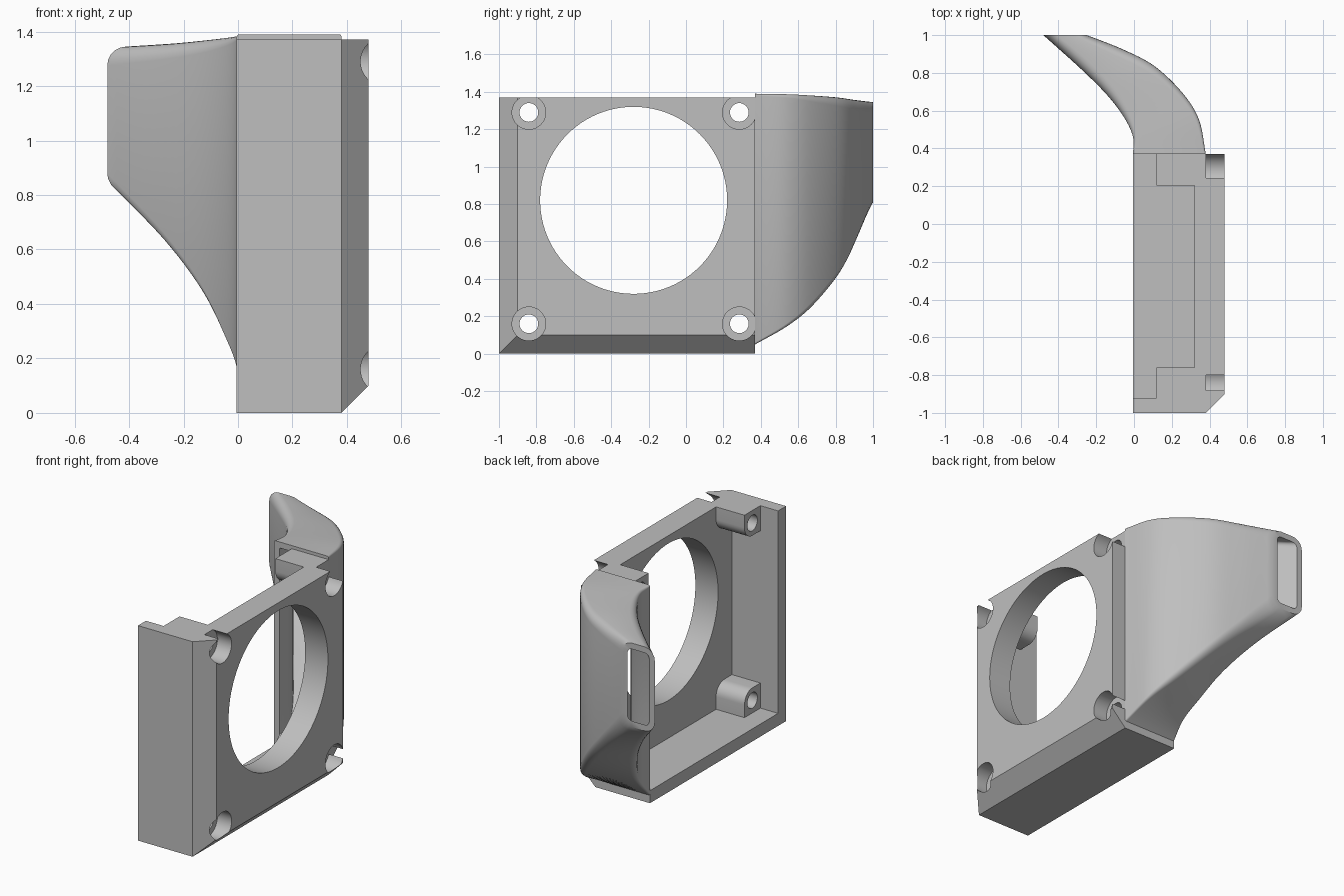
import bpy, bmesh, math
from mathutils import Vector

if "Cube" in bpy.data.objects:
    bpy.data.objects.remove(bpy.data.objects["Cube"])

grey = bpy.data.materials.new("plain grey")
grey.use_nodes = True
grey.diffuse_color = (0.52, 0.52, 0.52, 1)
grey.node_tree.nodes["Principled BSDF"].inputs["Base Color"].default_value = grey.diffuse_color


def finish(name, bm):
    bmesh.ops.recalc_face_normals(bm, faces=bm.faces)
    mesh = bpy.data.meshes.new(name)
    bm.to_mesh(mesh)
    bm.free()
    mesh.materials.append(grey)
    obj = bpy.data.objects.new(name, mesh)
    bpy.context.collection.objects.link(obj)
    return obj


def bridge(a, b, bm):
    n = len(a)
    for i in range(n):
        j = (i + 1) % n
        bm.faces.new((a[i], a[j], b[j], b[i]))


def loft(name, rings):
    """Skin a closed solid through rings of points."""
    bm = bmesh.new()
    vs = [[bm.verts.new(p) for p in ring] for ring in rings]
    for a, b in zip(vs, vs[1:]):
        bridge(a, b, bm)
    bm.faces.new(vs[0])
    bm.faces.new(vs[-1])
    return finish(name, bm)


def rect(x, y0, y1, z0, z1):
    return [(x, y0, z0), (x, y1, z0), (x, y1, z1), (x, y0, z1)]


def block(name, x0, x1, *yz):
    return loft(name, [rect(x0, *yz), rect(x1, *yz)])


def rod(name, x0, x1, y, z, r, n=64):
    ang = [2 * math.pi * i / n for i in range(n)]
    return loft(name, [[(x, y + r * math.cos(a), z + r * math.sin(a)) for a in ang]
                       for x in (x0, x1)])


def combine(target, tool, operation):
    mod = target.modifiers.new(operation, 'BOOLEAN')
    mod.operation, mod.object, mod.solver = operation, tool, 'EXACT'
    bpy.context.view_layer.objects.active = target
    bpy.ops.object.modifier_apply(modifier=mod.name)
    bpy.data.objects.remove(tool)


def smooth(obj):
    bpy.ops.object.select_all(action='DESELECT')
    obj.select_set(True)
    bpy.context.view_layer.objects.active = obj
    bpy.ops.object.shade_smooth_by_angle(angle=math.radians(30))


# Fan housing: chamfered along the front and bottom, open inside, top and back
FRONT, BACK, TOP = -1.0, 0.37, 1.37
housing = loft("fan_housing", [rect(-0.005, FRONT, BACK, 0, TOP),
                               rect(0.38, FRONT, BACK, 0, TOP),
                               rect(0.48, -0.9, BACK, 0.1, TOP)])
combine(housing, block("cavity", -0.2, 0.32, -0.92, 0.6, 0.08, 1.6), 'DIFFERENCE')

# Corner screw posts, each with one rounded corner facing the middle
screws = [(y, z) for y in (-0.84, 0.285) for z in (0.16, 1.29)]
R = 0.08
for y, z in screws:
    sy, sz = (1 if y > 0 else -1), (1 if z > 1 else -1)
    ay = BACK - y if sy > 0 else 0.1
    az = TOP - z if sz > 0 else 0.1
    arc = [(-R * math.cos(k * math.pi / 16), -R * math.sin(k * math.pi / 16)) for k in range(9)]
    outline = [(ay, az), (-R, az)] + arc + [(ay, -R)]
    post = loft("post", [[(x, y + sy * u, z + sz * v) for u, v in outline]
                         for x in (0.12, 0.35)])
    combine(housing, post, 'UNION')

# Airflow opening, screw holes and counterbores
combine(housing, rod("opening", 0.2, 0.6, -0.28, 0.82, 0.5, 96), 'DIFFERENCE')
for y, z in screws:
    combine(housing, rod("screw_hole", 0, 0.6, y, z, 0.05, 32), 'DIFFERENCE')
    combine(housing, rod("counterbore", 0.38, 0.6, y, z, 0.09, 40), 'DIFFERENCE')
combine(housing, block("corner_notch", 0.38, 0.6, 0.3, 0.5, 1.29, 1.5), 'DIFFERENCE')
smooth(housing)

# Curved duct stations: inner x y, outer x y, bottom, top, corner radius
stations = [Vector(s) for s in (
    (-0.005, 0.37, 0.38, 0.37, 0.05, 1.39, 0.01),
    (-0.005, 0.46, 0.345, 0.55, 0.15, 1.387, 0.02),
    (-0.05, 0.56, 0.26, 0.69, 0.26, 1.38, 0.035),
    (-0.14, 0.68, 0.11, 0.835, 0.43, 1.37, 0.05),
    (-0.28, 0.82, -0.06, 0.925, 0.61, 1.357, 0.06),
    (-0.48, 1.0, -0.25, 1.0, 0.81, 1.345, 0.07))]


def spline(keys, steps):
    pts = [2 * keys[0] - keys[1]] + keys + [2 * keys[-1] - keys[-2]]
    out = []
    for a, b, c, d in zip(pts, pts[1:], pts[2:], pts[3:]):
        for k in range(steps):
            t = k / steps
            out.append(0.5 * (2 * b + (c - a) * t + (2 * a - 5 * b + 4 * c - d) * t * t
                              + (3 * b - a - 3 * c + d) * t ** 3))
    return out + [keys[-1]]


def section(s, inset):
    """Rounded upright rectangle between the inner and outer curve."""
    a, b = Vector((s[0], s[1], 0)), Vector((s[2], s[3], 0))
    width, along = (b - a).length, (b - a).normalized()
    r = max(s[6] - inset, 0.008)
    lo, hi = inset + r, width - inset - r
    z0, z1 = s[4] + inset + r, s[5] - inset - r
    ring = []
    for q, (u, z) in enumerate(((hi, z1), (lo, z1), (lo, z0), (hi, z0))):
        for k in range(6):
            ang = (q + k / 5) * math.pi / 2
            ring.append(a + along * (u + r * math.cos(ang))
                        + Vector((0, 0, z + r * math.sin(ang))))
    return ring


# Hollow duct: outer skin, inner skin and a rim at each end
path = spline(stations, 6)
bm = bmesh.new()
skins = [[[bm.verts.new(p) for p in section(s, inset)] for s in path] for inset in (0, 0.038)]
for skin in skins:
    for a, b in zip(skin, skin[1:]):
        bridge(a, b, bm)
for end in (0, -1):
    bridge(skins[0][end], skins[1][end], bm)
smooth(finish("curved_duct", bm))
